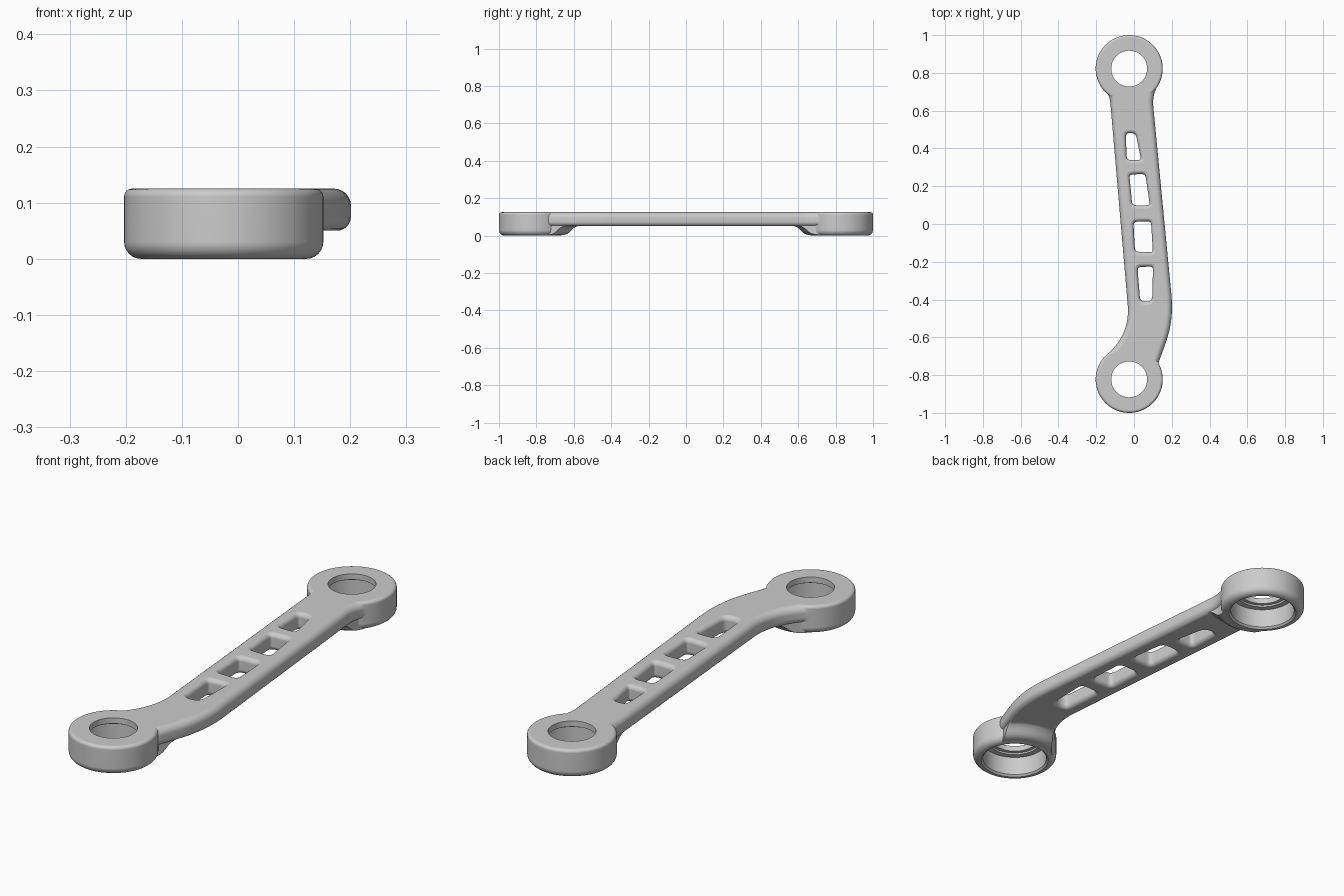
import bpy, bmesh
from math import sin, cos, pi
from mathutils import Vector

cube = bpy.data.objects.get("Cube")
if cube:
    bpy.data.objects.remove(cube, do_unlink=True)

TOP, ARM_BOTTOM = 0.125, 0.05
RING_X, RING_Y, RING_R = -0.0255, 0.8225, 0.1775

metal = bpy.data.materials.new("grey_metal")
metal.use_nodes = True
colour = (0.6, 0.6, 0.6, 1)
metal.diffuse_color = colour
metal.node_tree.nodes["Principled BSDF"].inputs["Base Color"].default_value = colour


def rounded(corners, steps=8):
    """Closed outline from (x, y, cut) corners; a cut of 0 stays sharp."""
    pts = []
    for i, (x, y, cut) in enumerate(corners):
        c = Vector((x, y))
        if cut == 0:
            pts.append(c)
            continue
        a = Vector(corners[i - 1][:2])
        b = Vector(corners[(i + 1) % len(corners)][:2])
        p = c + (a - c).normalized() * cut
        q = c + (b - c).normalized() * cut
        for k in range(steps + 1):
            t = k / steps
            pts.append(p * (1 - t) ** 2 + c * 2 * t * (1 - t) + q * t * t)
    return pts


def inset(pts, d):
    """Shift a counter-clockwise outline inwards by d, with mitred corners."""
    out = []
    for i, p in enumerate(pts):
        e = (p - pts[i - 1]).normalized()
        f = (pts[(i + 1) % len(pts)] - p).normalized()
        n = Vector((-e.y - f.y, e.x + f.x)).normalized()
        out.append(p + n * d / n.dot(Vector((-e.y, e.x))))
    return out


def circle(y, r, n=80):
    return [Vector((RING_X + r * cos(2 * pi * k / n), y + r * sin(2 * pi * k / n)))
            for k in range(n)]


def stack(name, layers):
    """Solid skinned over a stack of (z, outline) layers."""
    bm = bmesh.new()
    loops = [[bm.verts.new((p.x, p.y, z)) for p in pts] for z, pts in layers]
    for low, high in zip(loops, loops[1:]):
        for i in range(len(low)):
            bm.faces.new((low[i - 1], low[i], high[i], high[i - 1]))
    bm.faces.new(loops[0][::-1])
    bm.faces.new(loops[-1])
    mesh = bpy.data.meshes.new(name)
    bm.to_mesh(mesh)
    bm.free()
    mesh.materials.append(metal)
    ob = bpy.data.objects.new(name, mesh)
    bpy.context.collection.objects.link(ob)
    return ob


def round_edges(z0, z1, r0, r1, steps=6):
    """(z, inset) pairs for a wall with rounded bottom and top edges."""
    angles = [pi / 2 * k / steps for k in range(steps + 1)]
    low = [(z0 + r0 * (1 - cos(a)), r0 * (1 - sin(a))) for a in angles]
    high = [(z1 - r1 * (1 - cos(a)), r1 * (1 - sin(a))) for a in reversed(angles)]
    return low + high


def combine(target, other, operation):
    mod = target.modifiers.new(operation, 'BOOLEAN')
    mod.operation, mod.solver, mod.object = operation, 'EXACT', other
    bpy.context.view_layer.update()
    graph = bpy.context.evaluated_depsgraph_get()
    mesh = bpy.data.meshes.new_from_object(target.evaluated_get(graph))
    target.modifiers.clear()
    target.data = mesh
    bpy.data.objects.remove(other, do_unlink=True)


# Arm with its bend at the front end; sharp corners lie hidden in the rings
arm_outline = rounded([
    (0.08, -0.83, 0), (0.13, -0.735, 0.03), (0.211, -0.51, 0.13),
    (0.098, 0.665, 0.04), (0.125, 0.74, 0), (0, 0.83, 0),
    (-0.17, 0.74, 0), (-0.128, 0.675, 0.04), (-0.022, -0.56, 0.13),
    (-0.155, -0.71, 0), (-0.06, -0.83, 0)])
arm = stack("link_arm", [(z, inset(arm_outline, d))
                         for z, d in round_edges(ARM_BOTTOM, TOP, 0.025, 0.03)])

# Four lightening slots with softened rims
slots = [
    [(-0.052, 0.325, 0.035), (0.055, 0.325, 0.035), (0.02, 0.495, 0.035), (-0.058, 0.495, 0.035)],
    [(-0.022, 0.085, 0.035), (0.1, 0.085, 0.035), (0.072, 0.28, 0.035), (-0.04, 0.275, 0.035)],
    [(-0.008, -0.16, 0.035), (0.115, -0.165, 0.035), (0.103, 0.03, 0.035), (-0.018, 0.025, 0.035)],
    [(0.02, -0.425, 0.04), (0.11, -0.425, 0.045), (0.115, -0.21, 0.035), (0.003, -0.215, 0.035)],
]
RIM = 0.02
rim_profile = [(z, -d) for z, d in round_edges(ARM_BOTTOM, TOP, RIM, RIM)]
rim_profile = [(ARM_BOTTOM - 0.02, -RIM)] + rim_profile + [(TOP + 0.02, -RIM)]
for corners in slots:
    wall = inset(rounded(corners, 6), 0.014)
    cutter = stack("slot_cutter", [(z, inset(wall, d)) for z, d in rim_profile])
    combine(arm, cutter, 'DIFFERENCE')

for y in (-RING_Y, RING_Y):
    # Flared root under the arm, following the arm outline
    flare = [(0.004, 0.17), (0.008, 0.185), (0.015, 0.197), (0.025, 0.207),
             (0.036, 0.217), (0.046, 0.23), (0.053, 0.25), (0.07, 0.25)]
    root = stack("arm_root", [(z, circle(y, r)) for z, r in flare])
    prism = stack("root_limit", [(z, inset(arm_outline, 0.012)) for z in (-0.02, 0.09)])
    combine(root, prism, 'INTERSECT')
    combine(arm, root, 'UNION')
    # End ring
    ring = stack("end_ring", [(z, circle(y, RING_R - d))
                              for z, d in round_edges(0, TOP, 0.03, 0.014)])
    combine(arm, ring, 'UNION')

# Stepped bearing bores, wide below and lipped on top
bore = [(-0.02, 0.143), (0, 0.143), (0.008, 0.135), (0.092, 0.135), (0.092, 0.11),
        (0.1, 0.11), (0.1, 0.095), (0.15, 0.095)]
for y in (-RING_Y, RING_Y):
    combine(arm, stack("bore_cutter", [(z, circle(y, r)) for z, r in bore]), 'DIFFERENCE')

# Smooth shading with crisp bore edges
bpy.ops.object.select_all(action='DESELECT')
arm.select_set(True)
bpy.context.view_layer.objects.active = arm
bpy.ops.object.shade_smooth_by_angle(angle=0.6)
weighted = arm.modifiers.new("weighted_normals", 'WEIGHTED_NORMAL')
weighted.keep_sharp = True
